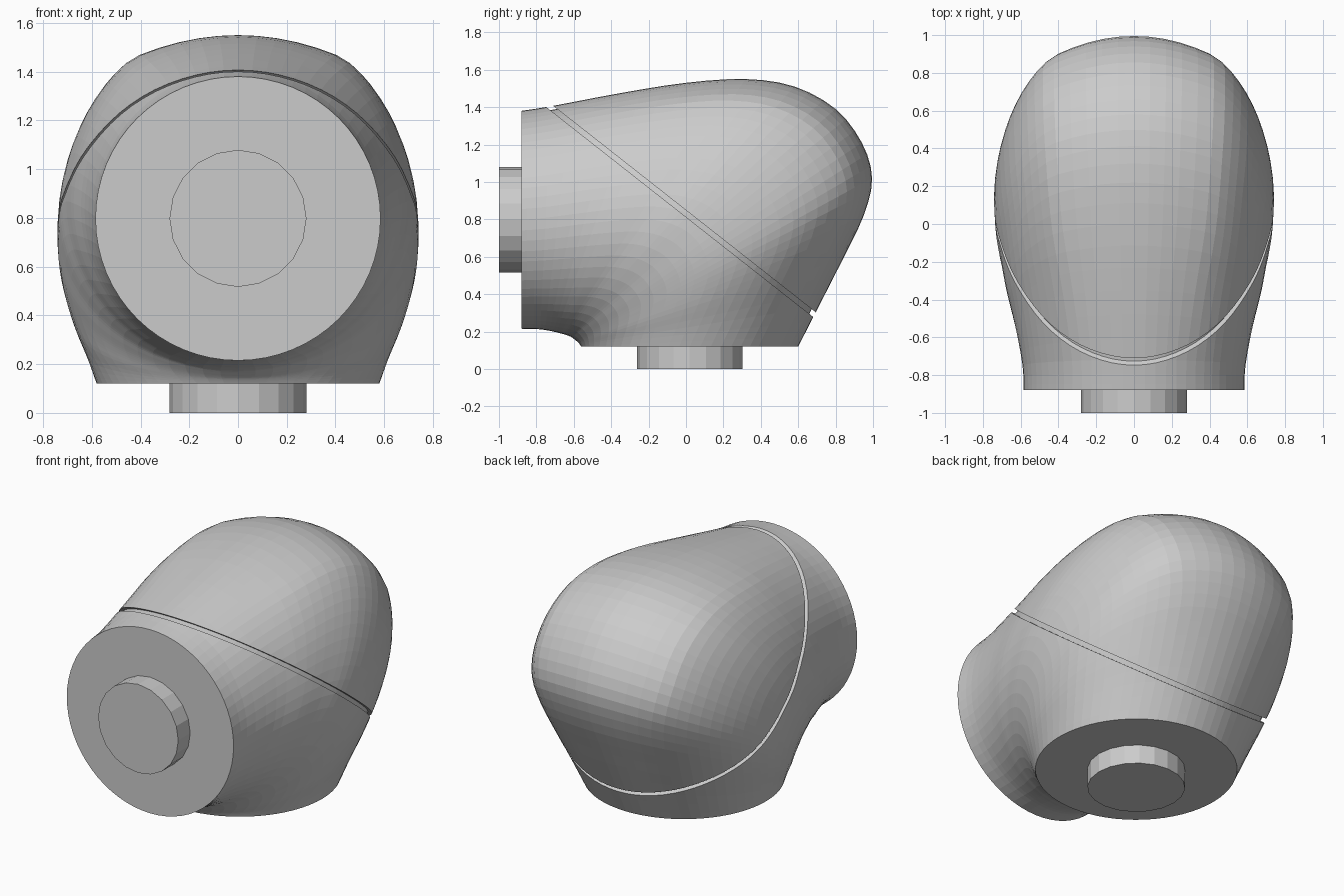
import bpy, bmesh
from math import sin, cos, pi
from mathutils import Vector, Matrix

if "Cube" in bpy.data.objects:
    bpy.data.objects.remove(bpy.data.objects["Cube"])

# Elbow sections, front disc to bottom disc:
# inner y, inner z, outer y, outer z, half width, squareness of the outer side
SECTIONS = [
    (-.88, .215, -.88, 1.38, .585, 0),
    (-.78, .212, -.72, 1.405, .59, 0),
    (-.71, .20, -.35, 1.475, .63, .4),
    (-.67, .19, 0, 1.53, .675, .85),
    (-.65, .185, .32, 1.55, .705, 1),
    (-.63, .178, .58, 1.51, .73, 1),
    (-.615, .172, .80, 1.39, .74, 1),
    (-.605, .165, .94, 1.21, .74, 1),
    (-.595, .157, .995, 1.02, .728, .8),
    (-.585, .149, .95, .82, .705, .4),
    (-.575, .14, .84, .59, .67, .15),
    (-.567, .13, .71, .335, .62, 0),
    (-.56, .12, .60, .12, .58, 0),
]
SEG, STEPS = 64, 3
NORMAL = Vector((0, .618, .786))
LOW, HIGH = .639, .667


def spline(rows, steps):
    out = []
    for i in range(len(rows) - 1):
        a, b, c, d = (rows[min(max(i + k, 0), len(rows) - 1)] for k in (-1, 0, 1, 2))
        for j in range(steps):
            t = j / steps
            out.append([q + .5 * t * (r - p + t * (2 * p - 5 * q + 4 * r - s + t * (3 * (q - r) + s - p)))
                        for p, q, r, s in zip(a, b, c, d)])
    return out + [list(rows[-1])]


def section_point(angle, k):
    """Unit outline: ellipse inside, blended to a soft corner outside."""
    x, s = cos(angle), sin(angle)
    if s > 0 and k > 0:
        th = min(angle, pi - angle)
        if th < pi / 3:
            cx, cs = 1 - .39 * (th / (pi / 3)) ** 1.75, sin(th)
        else:
            u = (pi / 2 - th) / (pi / 6)
            cx, cs = .61 * u, 1 - .135 * u * u
        cx = cx if angle < pi / 2 else -cx
        x, s = x + k * (cx - x), s + k * (cs - s)
    return x, s


def elbow():
    bm = bmesh.new()
    rings = []
    for iy, iz, oy, oz, w, k in spline(SECTIONS, STEPS):
        mid = Vector((0, (iy + oy) / 2, (iz + oz) / 2))
        half = Vector((0, (oy - iy) / 2, (oz - iz) / 2))
        ring = []
        for i in range(SEG):
            x, s = section_point(2 * pi * i / SEG, min(max(k, 0), 1))
            ring.append(bm.verts.new(mid + half * s + Vector((x * w, 0, 0))))
        rings.append(ring)
    for a, b in zip(rings, rings[1:]):
        for i in range(SEG):
            j = (i + 1) % SEG
            bm.faces.new((a[i], a[j], b[j], b[i]))
    bm.faces.new(rings[0])
    bm.faces.new(rings[-1])
    bmesh.ops.recalc_face_normals(bm, faces=bm.faces)
    return bm


def finish(name, bm):
    bmesh.ops.recalc_face_normals(bm, faces=bm.faces)
    me = bpy.data.meshes.new(name)
    bm.to_mesh(me)
    bm.free()
    ob = bpy.data.objects.new(name, me)
    bpy.context.collection.objects.link(ob)


def slice_part(name, lo=None, hi=None, inset=1):
    """Keep the elbow between two parallel planes and close the cuts."""
    bm = elbow()
    if inset != 1:
        centre = Vector((0, -.02, .848))
        bmesh.ops.scale(bm, verts=bm.verts, vec=(inset,) * 3,
                        space=Matrix.Translation(-centre))
    for d, sign in ((lo, -1), (hi, 1)):
        if d is None:
            continue
        bmesh.ops.bisect_plane(bm, geom=bm.verts[:] + bm.edges[:] + bm.faces[:], dist=1e-5,
                               plane_co=NORMAL * d, plane_no=NORMAL * sign, clear_outer=True)
        bmesh.ops.holes_fill(bm, edges=[e for e in bm.edges if e.is_boundary], sides=0)
    finish(name, bm)


def stub(name, matrix):
    bm = bmesh.new()
    bmesh.ops.create_cone(bm, cap_ends=True, segments=20, radius1=.281, radius2=.281,
                          depth=.14, matrix=matrix)
    finish(name, bm)


# Housing, cover and the recessed core seen in the seam
slice_part("elbow_housing", hi=LOW)
slice_part("elbow_cover", lo=HIGH)
slice_part("seam_core", lo=LOW - .005, hi=HIGH + .005, inset=.97)

# Connector stubs
stub("bottom_stub", Matrix.Translation((0, .02, .07)))
stub("front_stub", Matrix.Translation((0, -.93, .798)) @ Matrix.Rotation(pi / 2, 4, 'X'))
